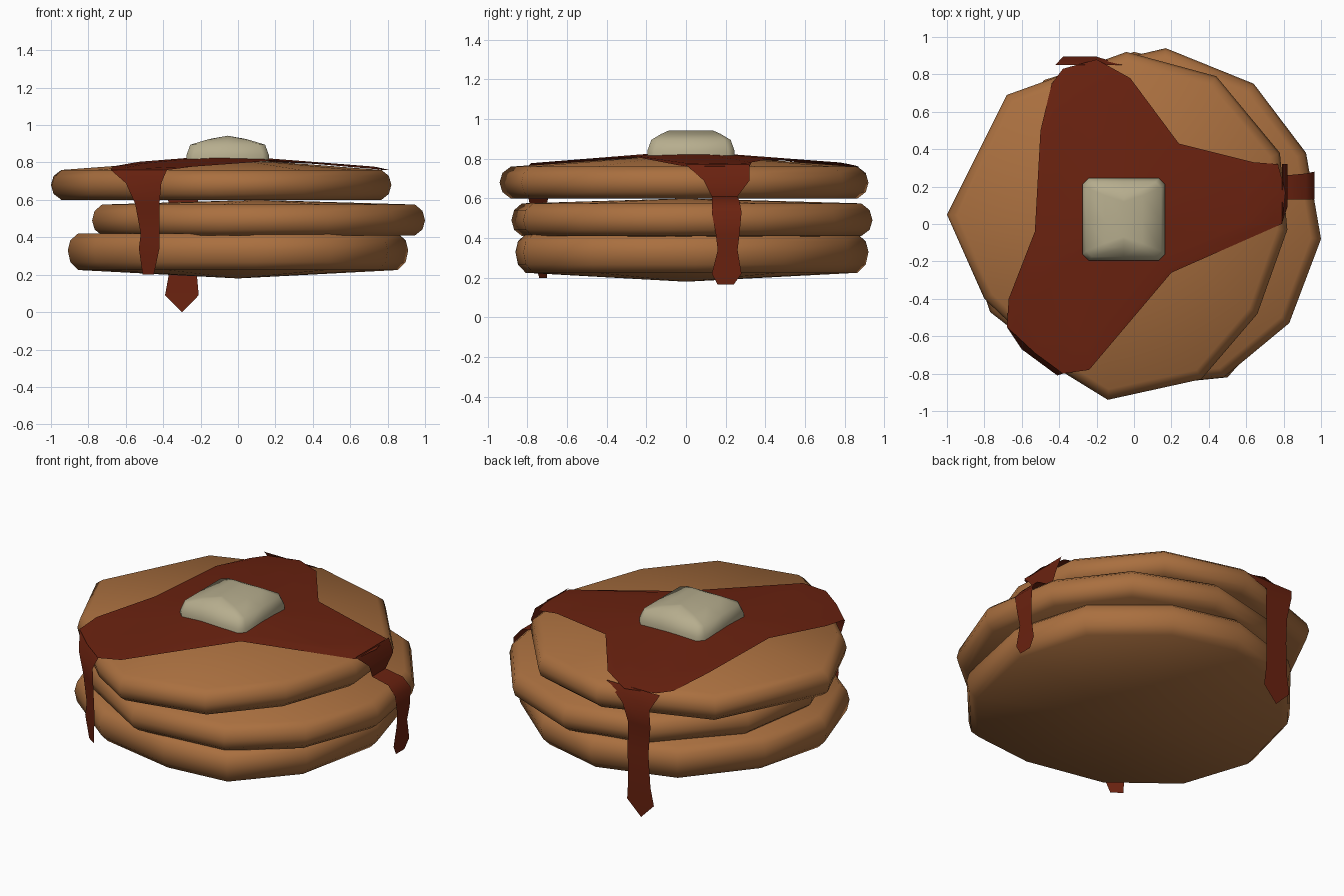
import bpy, bmesh
from math import radians
from mathutils import Vector
from mathutils.bvhtree import BVHTree

if "Cube" in bpy.data.objects:
    bpy.data.objects.remove(bpy.data.objects["Cube"])


def material(name, rgb):
    m = bpy.data.materials.new(name)
    m.use_nodes = True
    m.diffuse_color = (*rgb, 1)
    m.node_tree.nodes["Principled BSDF"].inputs["Base Color"].default_value = (*rgb, 1)
    return m


batter = material("golden brown", (0.40, 0.16, 0.05))
syrup = material("dark syrup", (0.145, 0.016, 0.005))
cream = material("butter cream", (0.47, 0.42, 0.27))


def finish(bm, name, mat, angle):
    bmesh.ops.remove_doubles(bm, verts=bm.verts, dist=0.0005)
    mesh = bpy.data.meshes.new(name)
    bm.to_mesh(mesh)
    bm.free()
    mesh.materials.append(mat)
    ob = bpy.data.objects.new(name, mesh)
    bpy.context.collection.objects.link(ob)
    bpy.ops.object.select_all(action='DESELECT')
    ob.select_set(True)
    bpy.context.view_layer.objects.active = ob
    bpy.ops.object.shade_smooth_by_angle(angle=radians(angle))
    return ob


def skin(bm, rows, closed):
    """Join rows of points with quads and return the vertex rows."""
    vs = [[bm.verts.new(p) for p in row] for row in rows]
    n = len(rows[0])
    for a, b in zip(vs, vs[1:]):
        for i in range(n if closed else n - 1):
            j = (i + 1) % n
            bm.faces.new((a[i], a[j], b[j], b[i]))
    return vs


def fan(bm, ring, point):
    tip = bm.verts.new(point)
    for a, b in zip(ring, ring[1:] + ring[:1]):
        bm.faces.new((a, b, tip))


def pancake(name, outline, centre, levels):
    """Levels: bottom centre, bottom rim, middle, top rim, top centre."""
    c = Vector(centre)
    low, base, mid, top, high = levels
    rows = []
    for s, z in ((0.94, base), (0.985, base * .6 + mid * .4), (1, mid),
                 (0.985, top * .6 + mid * .4), (0.94, top)):
        rows.append([(*(c + (Vector(p) - c) * s), z) for p in outline])
    bm = bmesh.new()
    vs = skin(bm, rows, True)
    fan(bm, vs[0], (*c, low))
    fan(bm, vs[-1], (*c, high))
    bmesh.ops.recalc_face_normals(bm, faces=bm.faces)
    tree = BVHTree.FromBMesh(bm)
    finish(bm, name, batter, 60)
    return tree


# Stack of three uneven pancakes
pancake("bottom_pancake",
        [(.91, .05), (.78, .5), (.4, .82), (0, .92), (-.48, .77), (-.8, .38), (-.91, -.05),
         (-.77, -.47), (-.4, -.76), (.1, -.86), (.5, -.82), (.8, -.48)],
        (0, 0), (.18, .225, .33, .42, .43))
pancake("middle_pancake",
        [(1, -.08), (.92, .38), (.64, .75), (.17, .94), (-.3, .83), (-.7, .4),
         (-.78, -.1), (-.6, -.58), (-.1, -.88), (.48, -.82), (.83, -.53)],
        (.1, 0), (.4, .41, .49, .575, .6))
top_tree = pancake("top_pancake",
        [(.82, -.03), (.78, .38), (.44, .79), (-.04, .92), (-.68, .69), (-1, .05),
         (-.8, -.4), (-.4, -.78), (-.14, -.94), (.36, -.83), (.66, -.48)],
        (-.07, 0), (.6, .6, .68, .76, .825))

# Syrup pool draped over the top pancake
pool = [(-.2, .88), (-.02, .78), (.24, .43), (.64, .33), (.77, .32), (.81, .17), (.79, 0),
        (.2, -.26), (-.24, -.78), (-.38, -.8), (-.53, -.69), (-.68, -.55), (-.67, -.4),
        (-.53, -.04), (-.5, .5), (-.44, .75), (-.38, .83)]
mid = Vector((-.07, 0))


def drape(p):
    hit = top_tree.ray_cast(Vector((*p, 2)), Vector((0, 0, -1)))[0]
    return (*p, max(hit.z if hit else 0, .745) + .015)


bm = bmesh.new()
rings = [[drape(mid + (Vector(p) - mid) * s) for p in pool] for s in (1, .92, .75, .5, .25)]
fan(bm, skin(bm, rings, True)[-1], drape(mid))
bmesh.ops.recalc_face_normals(bm, faces=bm.faces)
finish(bm, "syrup_pool", syrup, 40)


# Syrup drips: each row is the left and right edge of the ribbon
def drip(name, rows):
    bm = bmesh.new()
    skin(bm, rows, False)
    finish(bm, name, syrup, 40)


drip("front_drip", [
    [(-.68, -.55, .76), (-.38, -.8, .76)], [(-.6, -.67, .69), (-.41, -.81, .69)],
    [(-.55, -.7, .58), (-.42, -.79, .58)], [(-.52, -.71, .42), (-.42, -.78, .42)],
    [(-.53, -.71, .34), (-.42, -.78, .34)], [(-.51, -.7, .2), (-.45, -.74, .2)]])

drip("side_drip", [
    [(x, a, z), (x, b, z)] for x, a, b, z in (
        (.79, 0, .32, .77), (.82, .09, .32, .69), (.81, .13, .26, .61), (.92, .13, .27, .585),
        (.965, .13, .28, .53), (.965, .15, .27, .42), (.955, .16, .26, .34),
        (.955, .13, .28, .22), (.95, .16, .24, .165))])

drip("back_drip", [
    [(b, y, z), (a, y, z)] for a, b, y, z in (
        (-.42, -.06, .85, .765), (-.38, -.2, .895, .68), (-.37, -.22, .87, .56),
        (-.36, -.22, .875, .4), (-.37, -.22, .87, .2), (-.39, -.21, .865, .09),
        (-.301, -.299, .86, 0))])

# Butter pat: rounded square rings closing to a soft ridge
corner = [(1, -.85), (1, 0), (1, .85), (.85, 1), (0, 1), (-.85, 1), (-1, .85), (-1, 0),
          (-1, -.85), (-.85, -1), (0, -1), (.85, -1)]
bm = bmesh.new()
skin(bm, [[(-.055 + x * sx, .025 + y * sy, z) for x, y in corner] for sx, sy, z in (
    (.22, .22, .8), (.22, .22, .84), (.2, .2, .895), (.1, .15, .925), (0, .11, .943))], True)
bmesh.ops.dissolve_degenerate(bm, edges=bm.edges, dist=0.0005)
bmesh.ops.recalc_face_normals(bm, faces=bm.faces)
finish(bm, "butter_pat", cream, 60)
